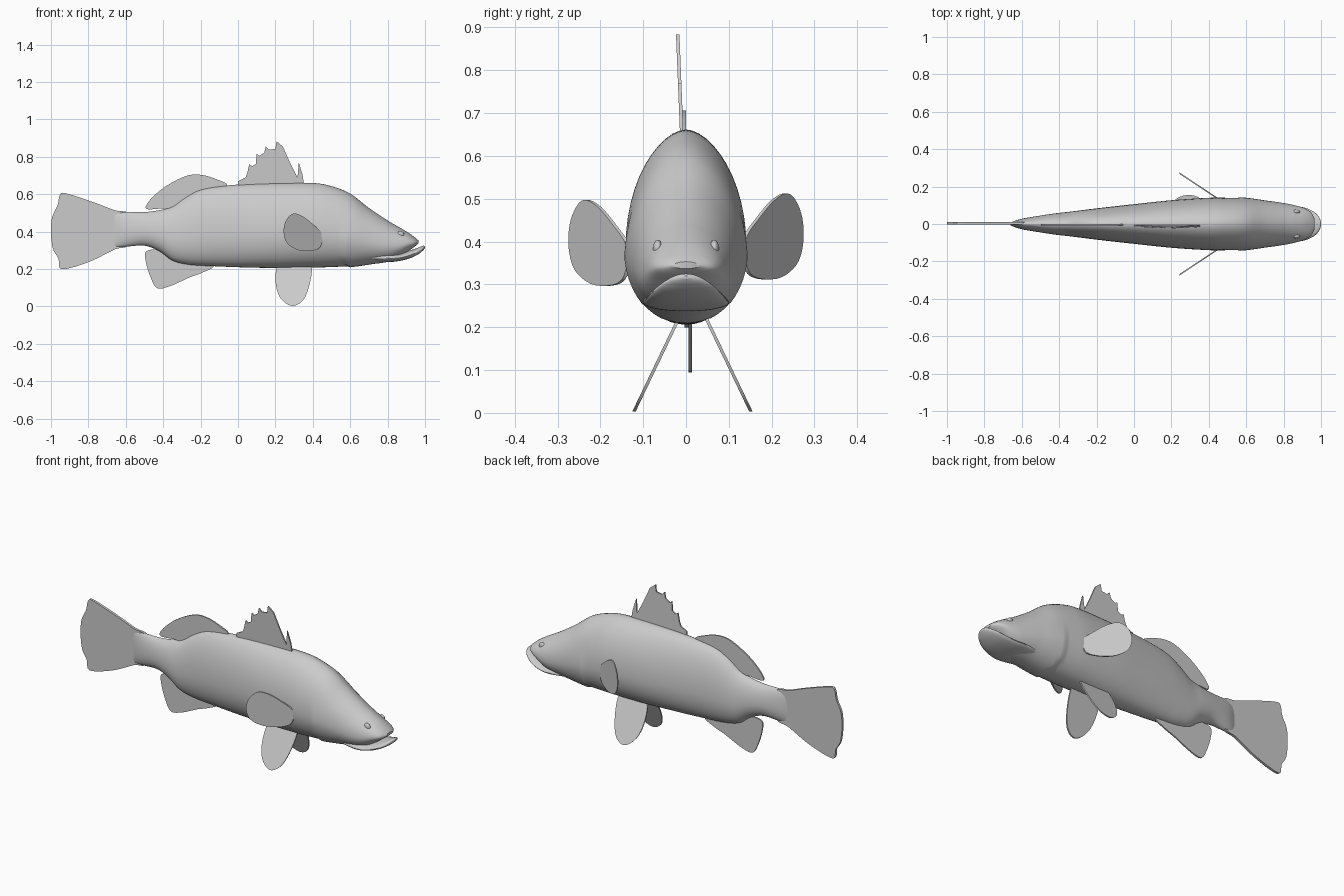
import bpy, bmesh, math
from mathutils import Vector

if "Cube" in bpy.data.objects:
    bpy.data.objects.remove(bpy.data.objects["Cube"])

grey = bpy.data.materials.new("plain grey")
grey.use_nodes = True
grey.diffuse_color = (0.6, 0.6, 0.6, 1)
grey.node_tree.nodes["Principled BSDF"].inputs["Base Color"].default_value = (0.6, 0.6, 0.6, 1)


def finish(name, bm, angle=40):
    bmesh.ops.recalc_face_normals(bm, faces=bm.faces)
    mesh = bpy.data.meshes.new(name)
    bm.to_mesh(mesh)
    bm.free()
    mesh.materials.append(grey)
    ob = bpy.data.objects.new(name, mesh)
    bpy.context.collection.objects.link(ob)
    bpy.ops.object.select_all(action='DESELECT')
    ob.select_set(True)
    bpy.context.view_layer.objects.active = ob
    bpy.ops.object.shade_smooth_by_angle(angle=math.radians(angle))
    return ob


def smooth_path(points, steps, closed=False):
    """Catmull-Rom curve through points of any dimension."""
    p = [Vector(q) for q in points]
    n = len(p)
    pick = (lambda i: p[i % n]) if closed else (lambda i: p[max(0, min(n - 1, i))])
    out = []
    for i in range(n if closed else n - 1):
        a, b, c, d = (pick(i + k) for k in (-1, 0, 1, 2))
        for s in range(steps):
            t = s / steps
            out.append(b + (c - a) * (t / 2) + (a * 2 - b * 5 + c * 4 - d) * (t * t / 2)
                       + (b * 3 - a - c * 3 + d) * (t ** 3 / 2))
    if not closed:
        out.append(p[-1])
    return out


def gill_bump(x, z):
    """Gill cover: a raised edge that fades towards the snout."""
    edge = 0.55 + 1.2 * (z - 0.33) ** 2 - 0.25 * min(0, z - 0.3)
    ahead = x - edge
    if ahead < 0 or ahead > 0.15 or z > 0.46:
        return 0
    return 0.007 * (1 - ahead / 0.15) * min(1, (0.46 - z) / 0.1)


def loft(name, stations, steps, sides=48, gill=False):
    """Egg-shaped sections given as (x, bottom, top, half width)."""
    bm = bmesh.new()
    rings = []
    for x, low, high, wide in smooth_path(stations, steps):
        mid = low + 0.4 * (high - low)
        ring = []
        for k in range(sides):
            a = 2 * math.pi * k / sides
            c, s = math.cos(a), math.sin(a)
            y = wide * math.copysign(abs(c) ** (1.12 if s > 0 else 0.95), c)
            z = mid + s * ((high - mid) if s > 0 else (mid - low))
            bump = gill_bump(x, z) if gill else 0
            ring.append(bm.verts.new((x, y + bump * c, z + bump * min(0, s))))
        rings.append(ring)
    for r, q in zip(rings, rings[1:]):
        for k in range(sides):
            j = (k + 1) % sides
            bm.faces.new((r[k], r[j], q[j], q[k]))
    bm.faces.new(rings[0])
    bm.faces.new(rings[-1])
    return finish(name, bm)


def fin(name, outline, place, thick=0.008, rounded=True):
    """Thin plate from an x-z outline; place(x, z) gives its y."""
    pts = smooth_path(outline, 5, True) if rounded else [Vector(p) for p in outline]
    bm = bmesh.new()
    sheets = []
    for side in (-0.5, 0.5):
        sheets.append([bm.verts.new((x, place(x, z) + side * thick, z)) for x, z in pts])
        bm.faces.new(sheets[-1])
    a, b = sheets
    for i in range(len(pts)):
        j = (i + 1) % len(pts)
        bm.faces.new((a[i], a[j], b[j], b[i]))
    return finish(name, bm, 30)


# Body and upper head
loft("body", [
    (-0.66, 0.32, 0.495, 0.008), (-0.6, 0.32, 0.505, 0.028), (-0.5, 0.325, 0.505, 0.045),
    (-0.42, 0.295, 0.515, 0.057), (-0.35, 0.245, 0.535, 0.065), (-0.27, 0.225, 0.59, 0.075),
    (-0.18, 0.218, 0.63, 0.086), (0, 0.21, 0.652, 0.106), (0.2, 0.206, 0.66, 0.127),
    (0.4, 0.208, 0.66, 0.14), (0.5, 0.211, 0.643, 0.14), (0.6, 0.216, 0.603, 0.136),
    (0.7, 0.225, 0.527, 0.126), (0.8, 0.238, 0.46, 0.112), (0.86, 0.26, 0.425, 0.1),
    (0.91, 0.295, 0.395, 0.085), (0.945, 0.32, 0.37, 0.064), (0.965, 0.337, 0.353, 0.03)],
    6, gill=True)

# Protruding lower jaw
loft("lower_jaw", [
    (0.7, 0.24, 0.3, 0.085), (0.8, 0.237, 0.29, 0.1), (0.86, 0.243, 0.285, 0.097),
    (0.92, 0.258, 0.3, 0.085), (0.965, 0.28, 0.315, 0.063), (0.99, 0.3, 0.325, 0.036),
    (1.0, 0.313, 0.32, 0.008)], 5, 32)

# Fins on the centre line
fin("tail_fin", [
    (-0.58, 0.49), (-0.66, 0.515), (-0.78, 0.56), (-0.92, 0.605), (-0.952, 0.597),
    (-0.965, 0.54), (-0.993, 0.48), (-1, 0.4), (-0.99, 0.31), (-0.96, 0.255),
    (-0.952, 0.205), (-0.9, 0.205), (-0.78, 0.245), (-0.66, 0.305), (-0.58, 0.335)],
    lambda x, z: 0.004, 0.014)
fin("soft_dorsal_fin", [
    (-0.06, 0.645), (-0.12, 0.682), (-0.2, 0.704), (-0.28, 0.697), (-0.39, 0.64),
    (-0.47, 0.57), (-0.49, 0.522), (-0.4, 0.525), (-0.33, 0.53), (-0.2, 0.6)],
    lambda x, z: -0.004)
fin("spiny_dorsal_fin", [
    (0.0, 0.64), (0.0, 0.67), (0.04, 0.69), (0.05, 0.715), (0.06, 0.76), (0.075, 0.75),
    (0.095, 0.762), (0.1, 0.815), (0.115, 0.805), (0.14, 0.822), (0.148, 0.855),
    (0.165, 0.838), (0.2, 0.843), (0.206, 0.883), (0.24, 0.855), (0.28, 0.765),
    (0.318, 0.69), (0.325, 0.77), (0.345, 0.705), (0.355, 0.64)],
    lambda x, z: -0.01 - 0.04 * (z - 0.65), rounded=False)
fin("anal_fin", [
    (-0.49, 0.295), (-0.493, 0.24), (-0.465, 0.15), (-0.43, 0.097), (-0.36, 0.11),
    (-0.26, 0.155), (-0.2, 0.177), (-0.13, 0.215), (-0.2, 0.25), (-0.35, 0.29), (-0.42, 0.305)],
    lambda x, z: 0.01)

# Paired fins and eyes
for side, label, lift in ((1, "left", 0.015), (-1, "right", 0)):
    fin(label + "_pectoral_fin", [
        (x, z + lift) for x, z in (
            (0.45, 0.385), (0.432, 0.31), (0.34, 0.298), (0.27, 0.33), (0.245, 0.385),
            (0.252, 0.45), (0.29, 0.495), (0.34, 0.485), (0.4, 0.44))],
        lambda x, z: side * (0.138 + 0.66 * (0.445 - x)))
    fin(label + "_pelvic_fin", [
        (0.23, 0.225), (0.203, 0.19), (0.205, 0.1), (0.235, 0.035), (0.29, 0.003),
        (0.345, 0.03), (0.378, 0.1), (0.395, 0.2), (0.37, 0.23)],
        lambda x, z: side * (0.03 + 0.48 * (0.225 - z)) + 0.015)
    bm = bmesh.new()
    bmesh.ops.create_uvsphere(bm, u_segments=20, v_segments=12, radius=0.02)
    bmesh.ops.scale(bm, vec=(1, 0.55, 1), verts=bm.verts)
    bmesh.ops.translate(bm, vec=(0.868, side * 0.066, 0.384), verts=bm.verts)
    finish(label + "_eye", bm)
